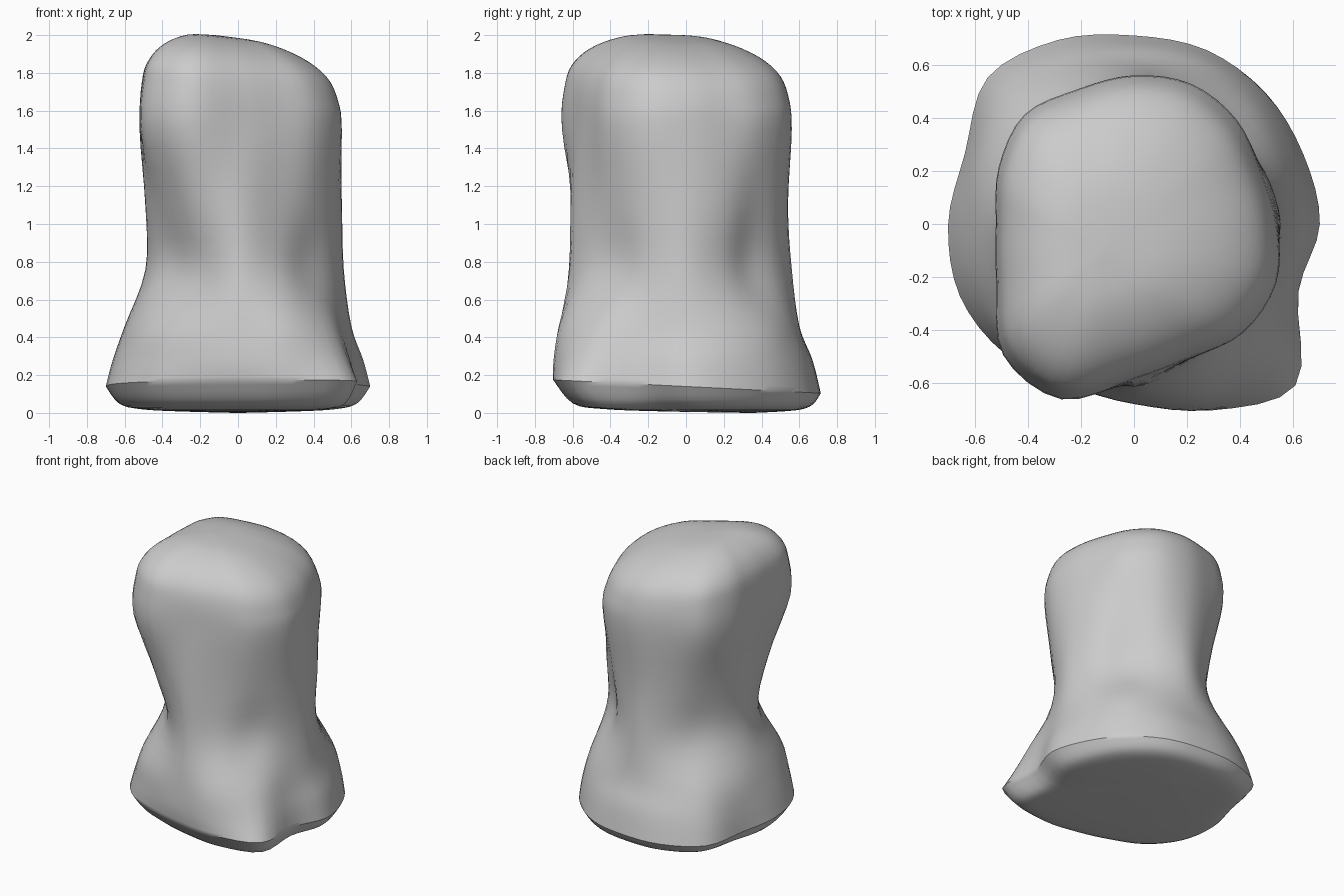
import bpy, bmesh
from math import sin, cos, tau
from mathutils import Vector

if "Cube" in bpy.data.objects:
    bpy.data.objects.remove(bpy.data.objects["Cube"])

# Radii (hundredths) every 22.5 degrees, counter-clockwise from +x
base = [70, 69, 70, 71, 71, 75, 78, 69, 70, 71, 69, 65, 67, 76, 86, 67]
flare = [60, 61, 62, 61, 60, 62, 65, 62, 60, 61, 63, 63, 66, 71, 69, 60]
waist = [56, 52, 47, 52, 56, 52, 48, 48, 49, 48, 47, 53, 62, 58, 52, 54]
chest = [55, 53, 50, 53, 54, 52, 50, 49, 49, 51, 55, 61, 61, 55, 54, 55]
head = [54, 52, 55, 57, 56, 55, 58, 55, 52, 56, 69, 71, 59, 55, 58, 58]
N = len(base)
FINE = 4


def ring(radii, z, scale=1.0, tilt_x=0.0, tilt_y=0.0, shift=(0, 0)):
    pts = []
    for i, r in enumerate(radii):
        a = tau * i / N
        x = r / 100 * scale * cos(a) + shift[0] * (1 - scale)
        y = r / 100 * scale * sin(a) + shift[1] * (1 - scale)
        pts.append(Vector((x, y, z + tilt_x * x + tilt_y * y)))
    return pts


def spline(p0, p1, p2, p3, t):
    return 0.5 * (2 * p1 + (p2 - p0) * t + (2 * p0 - 5 * p1 + 4 * p2 - p3) * t * t
                  + (3 * p1 - p0 - 3 * p2 + p3) * t ** 3)


def smooth_around(pts):
    return [spline(pts[i - 1], pts[i], pts[(i + 1) % N], pts[(i + 2) % N], k / FINE)
            for i in range(N) for k in range(FINE)]


def smooth_up(rings):
    out = []
    last = len(rings) - 1
    for j in range(last):
        four = [rings[max(0, min(last, j + d))] for d in (-1, 0, 1, 2)]
        for k in range(FINE):
            out.append([spline(*p, k / FINE) for p in zip(*four)])
    return out + [rings[-1]]


# Twisting body: wide foot, narrow waist, broad tilted head
lean = (-0.12, -0.1)
mid = [(a + b) / 2 * 1.02 for a, b in zip(base, flare)]
body = [ring(base, 0.14, tilt_y=-0.05), ring(mid, 0.28), ring(flare, 0.46),
        ring(waist, 0.76), ring(chest, 1.1), ring(head, 1.5)]
for s, z in ((0.97, 1.7), (0.88, 1.82), (0.68, 1.91), (0.38, 1.97), (0.02, 1.985)):
    body.append(ring(head, z, s, tilt_x=-0.095, tilt_y=-0.03, shift=lean))

# Undercut sole below the sharp foot edge
back = (0, 0.35)
sole = [ring(base, 0.0, 0.02, shift=back), ring(base, 0.008, 0.45, shift=back),
        ring(base, 0.02, 0.74, shift=back), ring(base, 0.05, 0.9, shift=back),
        ring(base, 0.14, tilt_y=-0.05)]

rows = smooth_up([smooth_around(r) for r in sole])[:-1]
rows += smooth_up([smooth_around(r) for r in body])

bm = bmesh.new()
grid = [[bm.verts.new(p) for p in row] for row in rows]
M = N * FINE
for lo, hi in zip(grid, grid[1:]):
    for i in range(M):
        k = (i + 1) % M
        bm.faces.new((lo[i], lo[k], hi[k], hi[i]))
bm.faces.new(grid[0][::-1])
bm.faces.new(grid[-1])
bmesh.ops.recalc_face_normals(bm, faces=bm.faces)
mesh = bpy.data.meshes.new("lumpy_pillar")
bm.to_mesh(mesh)
bm.free()
obj = bpy.data.objects.new("lumpy_pillar", mesh)
bpy.context.collection.objects.link(obj)
bpy.context.view_layer.objects.active = obj
obj.select_set(True)
bpy.ops.object.shade_smooth_by_angle(angle=0.7)
